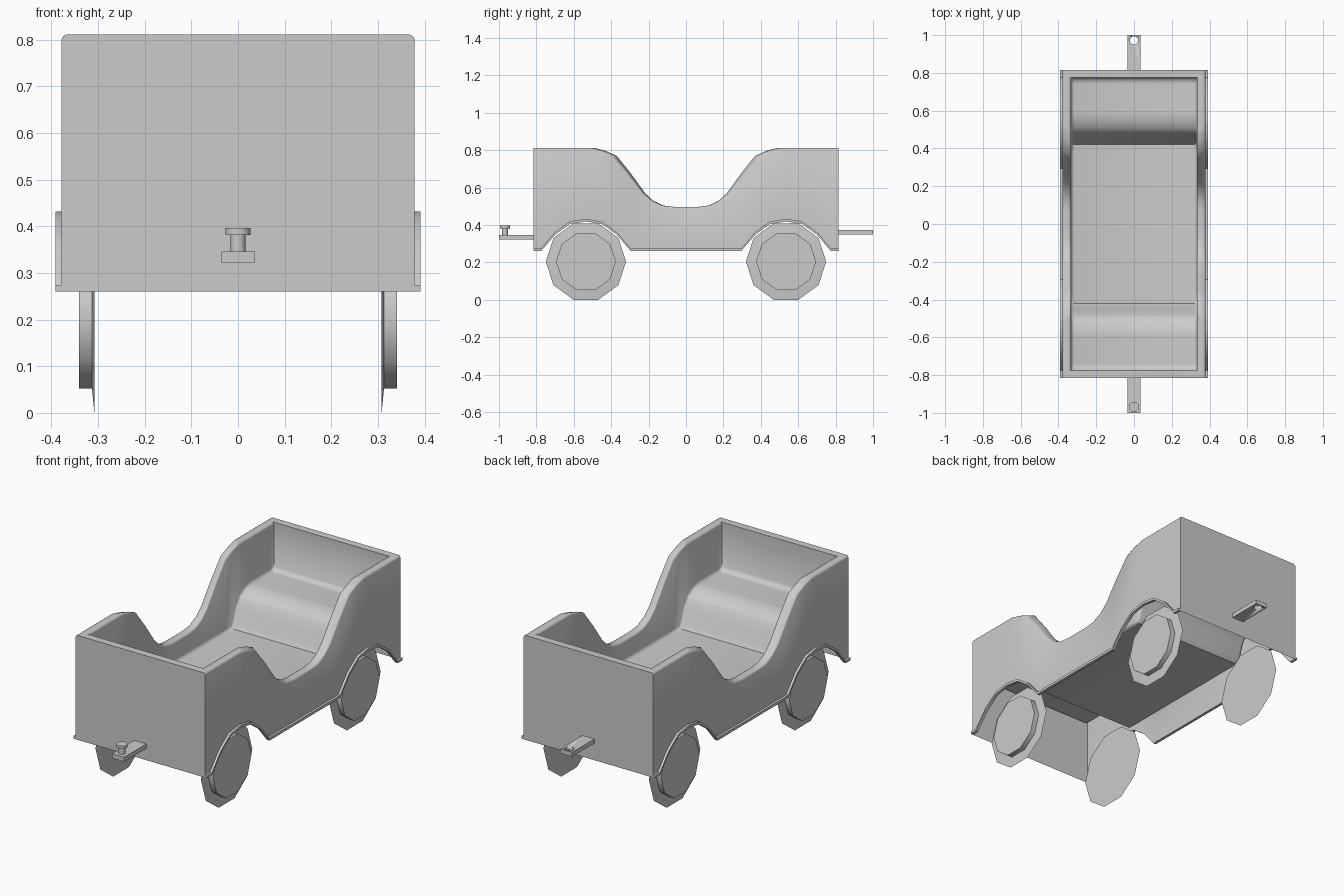
import bpy, bmesh, math

if "Cube" in bpy.data.objects:
    bpy.data.objects.remove(bpy.data.objects["Cube"])


def interp(pts, v):
    """Linear lookup in a short (position, height) profile."""
    for (a, za), (b, zb) in zip(pts, pts[1:]):
        if v <= b:
            return za + (zb - za) * max(0, v - a) / (b - a)
    return pts[-1][1]


def make(name, verts, faces, angle=35):
    me = bpy.data.meshes.new(name)
    me.from_pydata(verts, [], faces)
    bm = bmesh.new()
    bm.from_mesh(me)
    bmesh.ops.recalc_face_normals(bm, faces=bm.faces)
    bm.to_mesh(me)
    bm.free()
    ob = bpy.data.objects.new(name, me)
    bpy.context.collection.objects.link(ob)
    bpy.ops.object.select_all(action='DESELECT')
    ob.select_set(True)
    bpy.context.view_layer.objects.active = ob
    bpy.ops.object.shade_smooth_by_angle(angle=math.radians(angle))
    return ob


def loft(name, sections, closed, caps, angle=35):
    """Join equal point rows with quads; caps lists index loops closing both ends."""
    n = len(sections[0])
    verts = [p for s in sections for p in s]
    faces = []
    for i in range(len(sections) - 1):
        for j in range(n if closed else n - 1):
            k = (j + 1) % n
            faces.append((i * n + j, i * n + k, (i + 1) * n + k, (i + 1) * n + j))
    last = (len(sections) - 1) * n
    for c in caps:
        faces += [tuple(c), tuple(last + j for j in c)]
    return make(name, verts, faces, angle)


# Half profiles along |y|: upper rim, lower edge with wheel arch, tub floor with bench
END = .815
TOP = [(0, .497), (.07, .497), (.13, .504), (.185, .53), (.23, .57), (.31, .675),
       (.39, .77), (.45, .795), (.51, .811), (END, .811)]
BOTTOM = [(0, .26), (.295, .26), (.37, .348), (.45, .405), (.535, .418),
          (.62, .405), (.70, .348), (.775, .26), (END, .26)]
FLOOR = [(0, .385), (.42, .385), (.435, .41), (.455, .47), (.49, .525), (.53, .55),
         (.58, .56), (.75, .56), (.765, .565), (.775, .58)]
INNER = .775
SCALE = INNER / END
half = {a for a, _ in TOP + BOTTOM} | {round(a / SCALE, 4) for a, _ in FLOOR}
stations = sorted(half | {-a for a in half})

# Body: hollow tub with a double wall, rounded rim and an open underside
rows = []
for y in stations:
    yi, a = y * SCALE, abs(y)
    t, b, f = interp(TOP, a), interp(BOTTOM, a), interp(FLOOR, abs(yi))
    right = [(.378, y, b), (.378, y, t - .01), (.375, y, t - .003), (.368, y, t),
             (.343, yi, t), (.336, yi, t - .003), (.333, yi, t - .01),
             (.333, yi, f + .015), (.328, yi, f + .004), (.316, yi, f)]
    rows.append(right + [(-x, yy, z) for x, yy, z in reversed(right)])
loft("tub_body", rows, False,
     [(0, 1, 2, 3, 16, 17, 18, 19), (3, 4, 15, 16),
      (4, 5, 6, 7, 8, 9, 10, 11, 12, 13, 14, 15)], 55)

# Trim strips following the lower edge of each side
for side, label in ((1, "right"), (-1, "left")):
    rows = []
    for y in sorted({s * a for a, _ in BOTTOM for s in (1, -1)}):
        b = interp(BOTTOM, abs(y))
        rows.append([(side * x, y, z) for x, z in
                     ((.376, b), (.391, b), (.391, b + .014), (.376, b + .014))])
    loft(label + "_arch_trim", rows, True, [(0, 1, 2, 3)], 30)

# Wheels: thin ten-sided disc with a raised ten-sided hub
for side, sl in ((1, "right"), (-1, "left")):
    for end, el in ((-1, "front"), (1, "back")):
        rings = [[(side * x, end * .535 + r * math.cos(i * math.pi / 5),
                   .204 + r * math.sin(i * math.pi / 5)) for i in range(10)]
                 for x, r in ((.308, .2145), (.313, .16), (.341, .16))]
        loft(f"{el}_{sl}_wheel", rings, True, [range(10)], 40)


def bar(name, y0, y1, z0, z1, w=.035):
    sec = lambda y: [(-w, y, z0), (w, y, z0), (w, y, z1), (-w, y, z1)]
    return loft(name, [sec(y0), sec(y1)], True, [range(4)])


def lathe(name, y, profile, n=20):
    rings = [[(r * math.cos(2 * math.pi * i / n), y + r * math.sin(2 * math.pi * i / n), z)
              for i in range(n)] for r, z in profile]
    return loft(name, rings, True, [range(n)])


# Front hitch with its pin
bar("front_hitch_bar", -1, -END, .322, .346)
lathe("front_hitch_pin", -.968, [(.016, .34), (.016, .381), (.027, .381), (.027, .396)])

# Back hitch with a through hole
hitch = bar("back_hitch_bar", END, 1, .349, .372)
cutter = lathe("hitch_hole_cutter", .972, [(.022, .3), (.022, .42)])
cutter.hide_render = True
cutter.hide_viewport = True
mod = hitch.modifiers.new("hole", 'BOOLEAN')
mod.operation = 'DIFFERENCE'
mod.solver = 'EXACT'
mod.object = cutter
